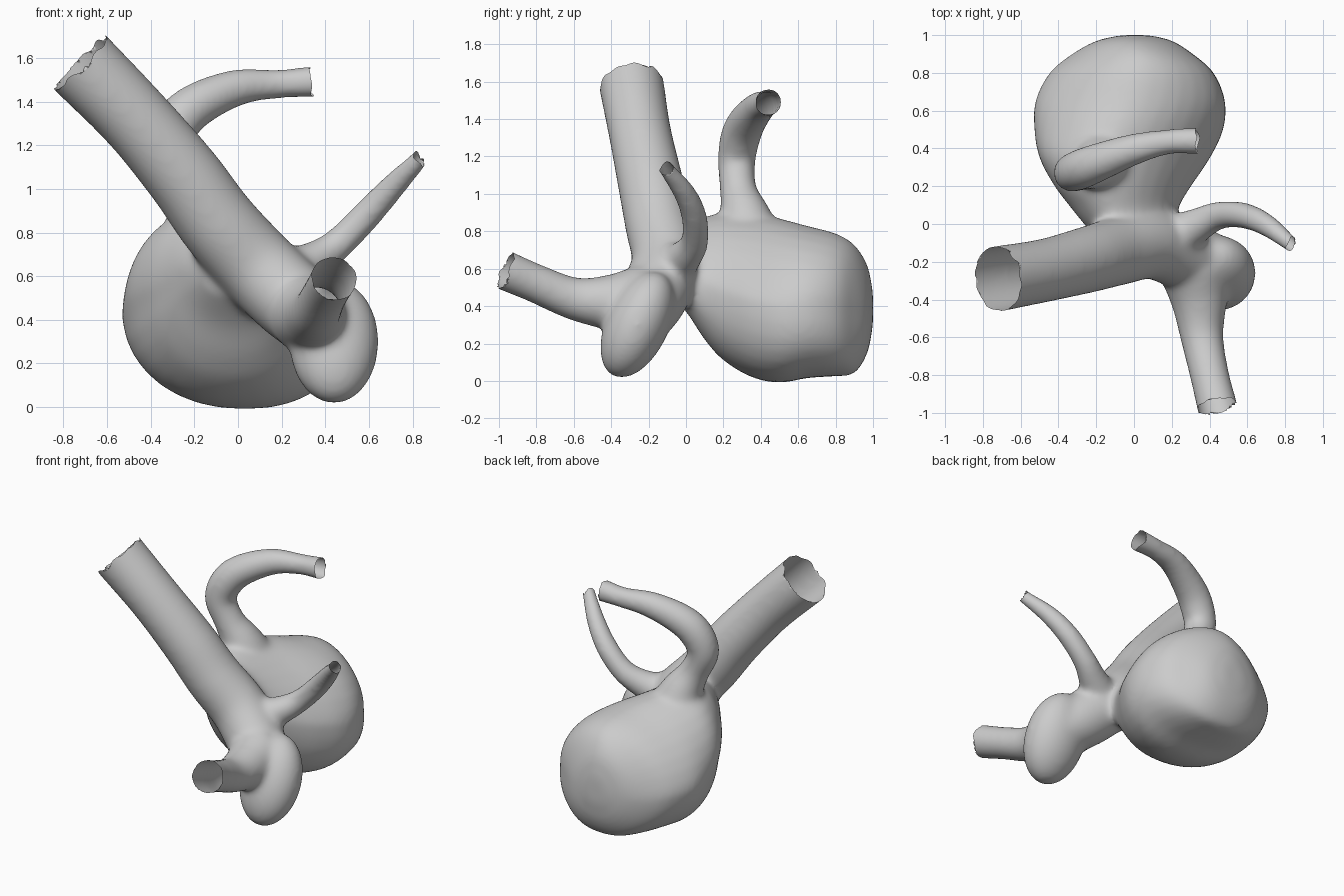
import bpy, bmesh, math
from mathutils import Vector, Matrix, Euler, noise

if "Cube" in bpy.data.objects:
    bpy.data.objects.remove(bpy.data.objects["Cube"])

SIDES = 32
ANG = [2 * math.pi * i / SIDES for i in range(SIDES)]
cuts = []


def spline(pts, steps=8):
    """Catmull-Rom samples through rows of any length."""
    p = [[2 * a - b for a, b in zip(pts[0], pts[1])]] + list(pts)
    p.append([2 * a - b for a, b in zip(pts[-1], pts[-2])])
    out = []
    for i in range(1, len(p) - 2):
        for s in range(steps):
            t = s / steps
            out.append([0.5 * (2 * b + (c - a) * t + (2 * a - 5 * b + 4 * c - d) * t * t
                               + (3 * b - a - 3 * c + d) * t ** 3)
                        for a, b, c, d in zip(*p[i - 1:i + 3])])
    return out + [list(pts[-1])]


def loft(bm, rings):
    rows = [[bm.verts.new(c) for c in ring] for ring in rings]
    for r0, r1 in zip(rows, rows[1:]):
        for i in range(SIDES):
            j = (i + 1) % SIDES
            bm.faces.new((r0[i], r0[j], r1[j], r1[i]))
    bm.faces.new(rows[0][::-1])
    bm.faces.new(rows[-1])


def tube(bm, pts):
    """Vessel along x, y, z, radius rows; runs past its end so it can be cut open."""
    rows = spline(pts)
    end = Vector(rows[-1][:3])
    direction = (end - Vector(rows[-3][:3])).normalized()
    rows.append([*(end + direction * 0.1), rows[-1][3]])
    cuts.append((end, direction))
    centres = [Vector(r[:3]) for r in rows]
    rings, side = [], None
    for i, c in enumerate(centres):
        tan = (centres[min(i + 1, len(rows) - 1)] - centres[max(i - 1, 0)]).normalized()
        side = side or tan.orthogonal()
        side = (side - tan * side.dot(tan)).normalized()
        up = tan.cross(side)
        rings.append([c + rows[i][3] * (side * math.cos(a) + up * math.sin(a)) for a in ANG])
    loft(bm, rings)


def power(v, e):
    return math.copysign(abs(v) ** e, v)


bm = bmesh.new()

# Main trunk
tube(bm, [(0.45, -0.24, 0.34, .165), (0.28, -0.17, 0.46, .185), (0.09, -0.105, 0.64, .187),
          (-0.09, -0.145, 0.84, .182), (-0.25, -0.19, 1.06, .176), (-0.47, -0.245, 1.32, .168),
          (-0.72, -0.29, 1.575, .174)])
# Front branch
tube(bm, [(0.32, -0.24, 0.43, .19), (0.345, -0.41, 0.42, .15), (0.36, -0.6, 0.44, .115),
          (0.40, -0.8, 0.52, .105), (0.44, -0.965, 0.59, .108)])
# Thin side branch
tube(bm, [(0.2, -0.08, 0.6, .13), (0.33, -0.01, 0.66, .095), (0.45, 0.045, 0.74, .076),
          (0.58, 0.045, 0.87, .071), (0.7, -0.005, 1.0, .062), (0.83, -0.105, 1.135, .045)])
# Curled rear branch
tube(bm, [(-0.13, 0.36, 0.68, .2), (-0.19, 0.315, 0.88, .14), (-0.26, 0.28, 1.02, .1),
          (-0.325, 0.27, 1.17, .102), (-0.28, 0.29, 1.3, .108), (-0.18, 0.33, 1.39, .102),
          (0, 0.395, 1.465, .085), (0.18, 0.435, 1.48, .068), (0.33, 0.44, 1.49, .073)])
# Lower lobe
m = Matrix.LocRotScale(Vector((0.44, -0.26, 0.3)), Euler((math.radians(-25), 0, 0)),
                       Vector((0.205, 0.168, 0.305)))
bmesh.ops.create_icosphere(bm, subdivisions=4, radius=1, matrix=m)
# Sac: sections along y given as y, x min, x max, z min, z max, lean of the upper half
sac = [(-0.12, -.16, .16, .5, .76, .2), (0.0, -.26, .21, .37, .85, .25),
       (0.1, -.335, .24, .22, .88, .3), (0.2, -.405, .3, .11, .9, .33),
       (0.35, -.485, .4, .02, .9, .3), (0.5, -.525, .47, -.01, .87, .15),
       (0.65, -.525, .48, .015, .83, 0), (0.8, -.45, .42, .025, .79, -.08),
       (0.9, -.33, .31, .04, .73, -.1), (0.97, -.2, .2, .15, .62, 0), (1.0, -.07, .08, .3, .48, 0)]
rings = []
for y, x0, x1, z0, z1, top_lean in spline(sac, 5):
    xc, rx, zc, rz = (x0 + x1) / 2, (x1 - x0) / 2, (z0 + z1) / 2, (z1 - z0) / 2
    ring = []
    for a in ANG:
        c, s = math.cos(a), math.sin(a)
        e, lean = (1.12, top_lean) if s > 0 else (0.9, 0.12)   # peaked above, fuller below
        ring.append((xc + rx * (power(c, e) - lean * s), y,
                     zc - 0.02 * (1 - s * s) + rz * power(s, e)))
    rings.append(ring)
loft(bm, rings)
bmesh.ops.recalc_face_normals(bm, faces=bm.faces)

# Fuse everything into one blended skin
mesh = bpy.data.meshes.new("vessel_with_sac")
bm.to_mesh(mesh)
bm.free()
obj = bpy.data.objects.new("vessel_with_sac", mesh)
bpy.context.collection.objects.link(obj)
rm = obj.modifiers.new("fuse", 'REMESH')
rm.mode, rm.voxel_size = 'VOXEL', 0.014
sm = obj.modifiers.new("blend", 'SMOOTH')
sm.factor, sm.iterations = 0.5, 36
skin = bpy.data.meshes.new_from_object(obj.evaluated_get(bpy.context.evaluated_depsgraph_get()))
obj.modifiers.clear()
obj.data = skin

# Open the four vessel ends with slightly ragged rims
bm = bmesh.new()
bm.from_mesh(skin)
for end, d in cuts:
    near = [f for f in bm.faces if (f.calc_center_median() - end).length < 0.3
            and (f.calc_center_median() - end).dot(d) > -0.05]
    geom = list({e for f in near for e in f.edges}) + list({v for f in near for v in f.verts}) + near
    bmesh.ops.bisect_plane(bm, geom=geom, plane_co=end, plane_no=d, clear_outer=True)
    for v in bm.verts:
        if abs((v.co - end).dot(d)) < 1e-4 and (v.co - end).length < 0.3:
            v.co += d * 0.03 * noise.noise(v.co * 16)
for f in bm.faces:
    f.smooth = True
bm.to_mesh(skin)
bm.free()
